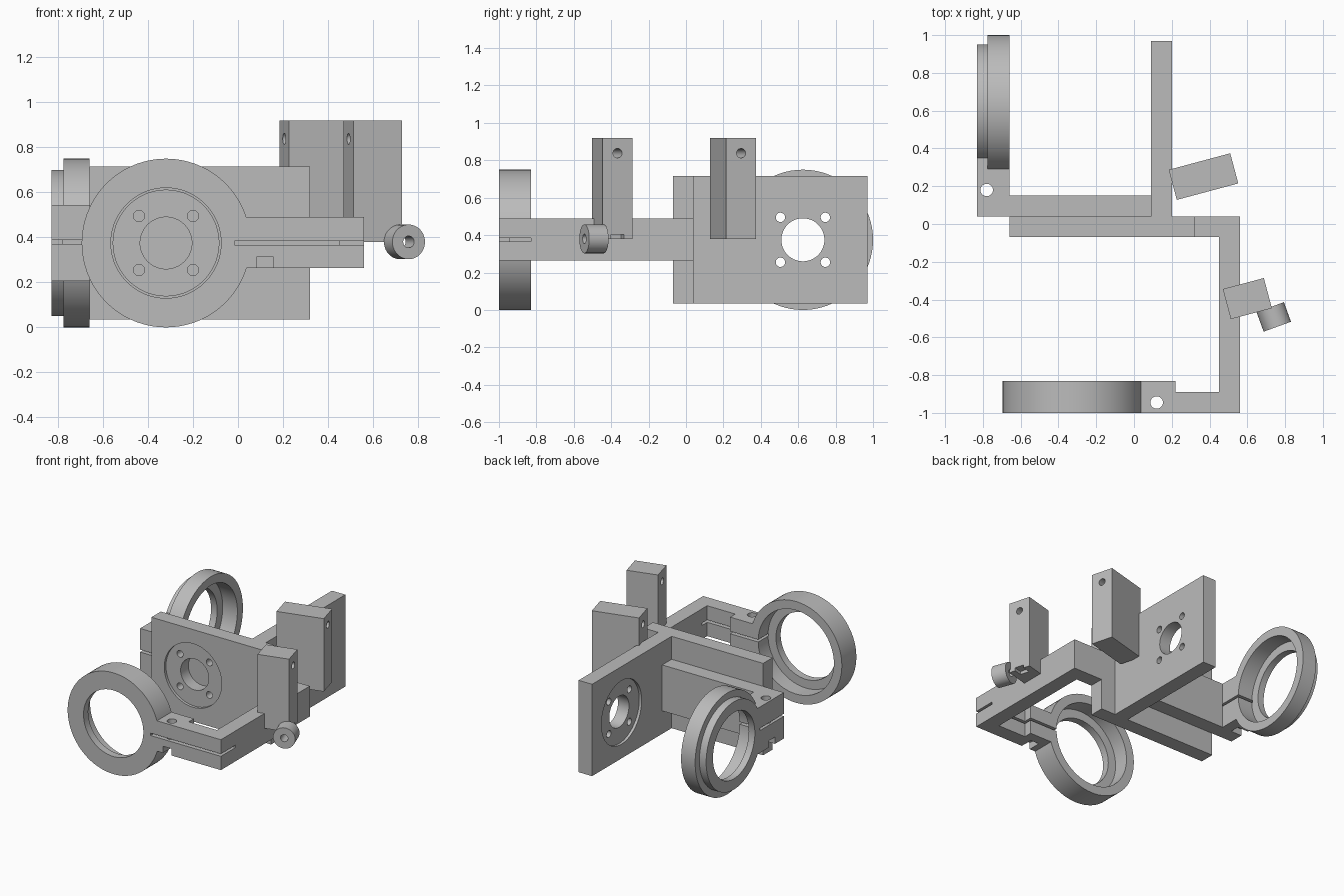
import bpy, bmesh, math
from mathutils import Vector

cube = bpy.data.objects.get("Cube")
if cube:
    bpy.data.objects.remove(cube, do_unlink=True)

grey = bpy.data.materials.new("plain grey")
grey.use_nodes = True
colour = (0.5, 0.5, 0.5, 1)
grey.diffuse_color = colour
grey.node_tree.nodes["Principled BSDF"].inputs["Base Color"].default_value = colour


def make(name, bm):
    bmesh.ops.recalc_face_normals(bm, faces=bm.faces)
    mesh = bpy.data.meshes.new(name)
    bm.to_mesh(mesh)
    bm.free()
    mesh.materials.append(grey)
    ob = bpy.data.objects.new(name, mesh)
    bpy.context.collection.objects.link(ob)
    return ob


def slab(name, outline, z0, z1):
    """Extrude a plan outline from z0 up to z1."""
    bm = bmesh.new()
    face = bm.faces.new([bm.verts.new((x, y, z0)) for x, y in outline])
    new = bmesh.ops.extrude_face_region(bm, geom=[face])["geom"]
    moved = [g for g in new if isinstance(g, bmesh.types.BMVert)]
    bmesh.ops.translate(bm, verts=moved, vec=(0, 0, z1 - z0))
    return make(name, bm)


def box(name, x0, x1, y0, y1, z0, z1):
    return slab(name, [(x0, y0), (x1, y0), (x1, y1), (x0, y1)], z0, z1)


def rod(name, a, b, r, n=72):
    """Cylinder between two points."""
    a, b = Vector(a), Vector(b)
    bm = bmesh.new()
    bmesh.ops.create_cone(bm, cap_ends=True, segments=n, radius1=r, radius2=r,
                          depth=(b - a).length)
    turn = (b - a).to_track_quat("Z", "Y").to_matrix().to_4x4()
    bm.transform(turn)
    bmesh.ops.translate(bm, verts=bm.verts, vec=(a + b) / 2)
    return make(name, bm)


def combine(ob, op, *tools):
    """Apply booleans and remove the helpers."""
    bpy.context.view_layer.objects.active = ob
    for t in tools:
        t.hide_render = True
        m = ob.modifiers.new(op.lower(), "BOOLEAN")
        m.operation, m.object, m.solver = op, t, "EXACT"
        bpy.ops.object.modifier_apply(modifier=m.name)
        bpy.data.objects.remove(t, do_unlink=True)


MID = 0.375        # height of the optical axis
RING_R, BORE_R, SEAT_R = 0.375, 0.245, 0.31
OVER = 0.02        # cutter overshoot


def axis_rod(axis, u, z, lo, hi, r):
    """Cutter cylinder running along x or y."""
    if axis == "x":
        return rod("cutter", (lo, u, z), (hi, u, z), r)
    return rod("cutter", (u, lo, z), (u, hi, z), r)


def drill_plate(ob, axis, u, lo, hi, face):
    """Centre hole, four screw holes and a shallow round recess at the low face."""
    cuts = [axis_rod(axis, u, MID, lo - OVER, hi + OVER, 0.115),
            axis_rod(axis, u, MID, face - OVER, face + OVER, 0.235)]
    for du in (-0.12, 0.12):
        for dz in (-0.12, 0.12):
            cuts.append(axis_rod(axis, u + du, MID + dz, lo - OVER, hi + OVER, 0.025))
    combine(ob, "DIFFERENCE", *cuts)


# Two drilled mounting plates
front_plate = box("front_mounting_plate", -0.66, 0.32, -0.07, 0.04, 0.035, 0.715)
drill_plate(front_plate, "y", -0.32, -0.07, 0.04, -0.07)
side_plate = box("side_mounting_plate", 0.09, 0.20, 0.04, 0.97, 0.035, 0.715)
drill_plate(side_plate, "x", 0.625, 0.09, 0.20, 0.09)

# Front arm with its split clamp ring
front_clamp = slab("front_clamp_arm", [
    (-0.03, -1), (0.56, -1), (0.56, 0.04), (0.32, 0.04), (0.32, -0.07),
    (0.45, -0.07), (0.45, -0.89), (0.22, -0.89), (0.22, -0.83), (-0.03, -0.83)],
    0.265, 0.49)
combine(front_clamp, "UNION", axis_rod("y", -0.32, MID, -1, -0.83, RING_R))
combine(front_clamp, "DIFFERENCE",
        axis_rod("y", -0.32, MID, -1.1, -0.7, BORE_R),
        axis_rod("y", -0.32, MID, -0.945, -0.8, SEAT_R),
        box("slot", -0.015, 0.6, -1.05, -0.83, 0.367, 0.385),
        rod("screw_hole", (0.12, -0.945, 0.2), (0.12, -0.945, 0.6), 0.033),
        box("nut_pocket", 0.085, 0.155, -1.05, -0.905, 0.2, 0.315))

# Side arm with its split, stepped clamp ring
side_clamp = slab("side_clamp_arm", [
    (-0.83, 0.04), (0.09, 0.04), (0.09, 0.15), (-0.66, 0.15),
    (-0.66, 0.36), (-0.83, 0.36)], 0.205, 0.545)
combine(side_clamp, "UNION",
        axis_rod("x", 0.625, MID, -0.775, -0.66, RING_R),
        axis_rod("x", 0.625, MID, -0.83, -0.76, 0.325))
combine(side_clamp, "DIFFERENCE",
        axis_rod("x", 0.625, MID, -0.9, -0.6, BORE_R),
        axis_rod("x", 0.625, MID, -0.78, -0.6, SEAT_R),
        box("slot", -0.9, -0.66, 0, 0.32, 0.37, 0.388),
        rod("screw_hole", (-0.78, 0.18, 0.1), (-0.78, 0.18, 0.65), 0.033),
        box("nut_pocket", -0.9, -0.74, 0.145, 0.215, 0.1, 0.255))

# Two upright posts turned in plan, each cross-drilled near the top
TURN = math.radians(15)
ALONG = Vector((math.cos(TURN), math.sin(TURN), 0))
ACROSS = Vector((-math.sin(TURN), math.cos(TURN), 0))


def turned_block(name, centre, length, width, z0, z1):
    corners = [(-1, -1), (1, -1), (1, 1), (-1, 1)]
    pts = [centre + ALONG * s * length / 2 + ACROSS * t * width / 2 for s, t in corners]
    return slab(name, [(p.x, p.y) for p in pts], z0, z1)


def post(name, x, y, length):
    c = Vector((x, y, 0))
    ob = turned_block(name, c, length, 0.165, 0.38, 0.92)
    h = Vector((x, y, 0.838))
    combine(ob, "DIFFERENCE", rod("cutter", h - ALONG * 0.4, h + ALONG * 0.4, 0.025))
    return ob


post("rear_post", 0.368, 0.251, 0.337)
front_post = post("front_post", 0.60, -0.395, 0.225)
combine(front_post, "DIFFERENCE",
        turned_block("notch", Vector((0.60, -0.395, 0)) + ALONG * 0.1, 0.1, 0.07, 0.3, 0.403))

# Small bored knob beside the front post
lean = math.radians(20)
aim = Vector((math.sin(lean), -math.cos(lean), 0))
c = Vector((0.74, -0.492, 0.38))
knob = rod("knob", c - aim * 0.055, c + aim * 0.055, 0.077)
combine(knob, "DIFFERENCE", rod("cutter", c - aim * 0.1, c + aim * 0.1, 0.026))

# Smooth curved walls, crisp edges
for ob in list(bpy.context.scene.objects):
    if ob.type == "MESH":
        bpy.ops.object.select_all(action="DESELECT")
        ob.select_set(True)
        bpy.context.view_layer.objects.active = ob
        bpy.ops.object.shade_smooth_by_angle(angle=math.radians(30))
